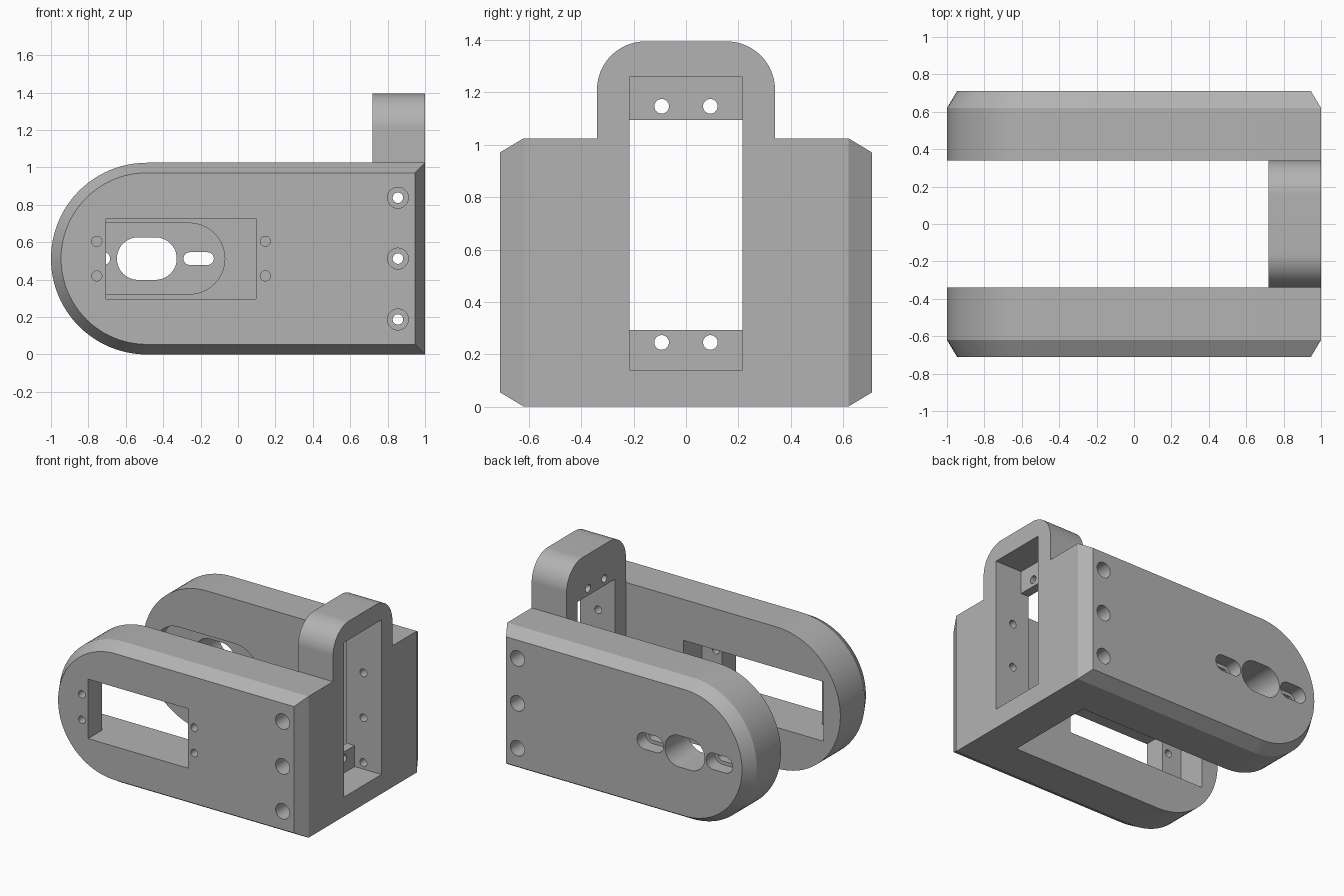
import bpy, bmesh, math

scene = bpy.context.scene
if "Cube" in scene.objects:
    bpy.data.objects.remove(scene.objects["Cube"])

GREY = (0.45, 0.45, 0.45, 1)
mat = bpy.data.materials.new("plain_grey")
mat.use_nodes = True
mat.diffuse_color = GREY
mat.node_tree.nodes["Principled BSDF"].inputs["Base Color"].default_value = GREY


# ---- 2D outlines ----
def arc(u, v, r, start, end, n):
    return [(u + r * math.cos(math.radians(start + (end - start) * i / n)),
             v + r * math.sin(math.radians(start + (end - start) * i / n)))
            for i in range(n + 1)]


def rect(u0, u1, v0, v1):
    return [(u0, v0), (u1, v0), (u1, v1), (u0, v1)]


def stadium(u, v, half, r):
    k = half - r
    return arc(u + k, v, r, -90, 90, 20) + arc(u - k, v, r, 90, 270, 20)


def circle(u, v, r):
    return arc(u, v, r, 0, 360, 32)[:-1]


# ---- solids: outlines stacked along the y or x axis ----
def solid(name, axis, *layers):
    bm = bmesh.new()
    rings = []
    for depth, outline in layers:
        rings.append([bm.verts.new((u, depth, v) if axis == "y" else (depth, u, v))
                      for u, v in outline])
    n = len(rings[0])
    for a, b in zip(rings, rings[1:]):
        for i in range(n):
            j = (i + 1) % n
            bm.faces.new((a[i], a[j], b[j], b[i]))
    bm.faces.new(rings[0])
    bm.faces.new(rings[-1])
    bmesh.ops.recalc_face_normals(bm, faces=bm.faces)
    mesh = bpy.data.meshes.new(name)
    bm.to_mesh(mesh)
    bm.free()
    mesh.materials.append(mat)
    obj = bpy.data.objects.new(name, mesh)
    scene.collection.objects.link(obj)
    return obj


def cut_from(part, axis, d0, d1, outline):
    cutter = solid("cutter", axis, (d0, outline), (d1, outline))
    cutter.hide_render = True
    mod = part.modifiers.new("cut", "BOOLEAN")
    mod.operation, mod.solver, mod.object = "DIFFERENCE", "EXACT", cutter
    bpy.ops.object.select_all(action="DESELECT")
    bpy.context.view_layer.objects.active = part
    part.select_set(True)
    bpy.ops.object.modifier_apply(modifier=mod.name)
    bpy.data.objects.remove(cutter)


INNER, RIM, OUTER = 0.34, 0.62, 0.71     # plate depths
MID, PIVOT = 0.5125, -0.4875             # arm centre line and round end
SCREW_X, SCREWS = 0.855, (0.187, MID, 0.838)


def arm_outline(inset):
    r = MID - inset
    return ([(1 - inset, MID - r), (1 - inset, MID + r)]
            + arc(PIVOT, MID, r, 90, 270, 48))


def arm(name, side):
    full, small = arm_outline(0), arm_outline(0.054)
    plate = solid(name, "y", (side * INNER, full), (side * RIM, full),
                  (side * OUTER, small))
    for z in SCREWS:
        cut_from(plate, "y", side * 0.2, side * 0.8, circle(SCREW_X, z, 0.028))
        cut_from(plate, "y", side * 0.46, side * 0.8, circle(SCREW_X, z, 0.056))
    return plate


# Front arm: window, deeper inner pocket and four fixing holes
front = arm("front_arm", -1)
cut_from(front, "y", -0.8, -0.2, rect(-0.705, 0.097, 0.297, 0.728))
cut_from(front, "y", -0.55, -0.2, rect(-0.865, 0.257, 0.297, 0.728))
for x in (-0.755, 0.146):
    for z in (0.42, 0.605):
        cut_from(front, "y", -0.8, -0.45, circle(x, z, 0.027))

# Back arm: shallow inner recess, central opening and two stepped slots
back = arm("back_arm", 1)
cut_from(back, "y", 0.2, 0.44, stadium(PIVOT, MID, 0.417, 0.19))
cut_from(back, "y", 0.2, 0.8, stadium(PIVOT, MID, 0.16, 0.114))
for x in (PIVOT - 0.277, PIVOT + 0.277):
    cut_from(back, "y", 0.2, 0.8, stadium(x, MID, 0.081, 0.034))
    cut_from(back, "y", 0.61, 0.8, stadium(x, MID, 0.106, 0.059))

# End block joining the arms, with rounded top
tower = ([(-INNER, 0), (INNER, 0)] + arc(INNER - 0.185, 1.21, 0.185, 0, 90, 20)
         + arc(0.185 - INNER, 1.21, 0.185, 90, 180, 20))
block = solid("end_block", "x", (0.72, tower), (1, tower))
cut_from(block, "x", 0.6, 1.1, rect(-0.215, 0.215, 0.293, 1.095))
cut_from(block, "x", 0.785, 1.1, rect(-0.215, 0.215, 0.14, 1.26))
for y in (-0.093, 0.093):
    for z in (0.245, 1.147):
        cut_from(block, "x", 0.6, 0.9, circle(y, z, 0.028))
for z in SCREWS:
    cut_from(block, "y", -0.5, 0.5, circle(SCREW_X, z, 0.028))

# Smooth curves, crisp edges
bpy.ops.object.select_all(action="DESELECT")
for part in (front, back, block):
    part.select_set(True)
bpy.context.view_layer.objects.active = block
bpy.ops.object.shade_smooth_by_angle(angle=math.radians(25))
